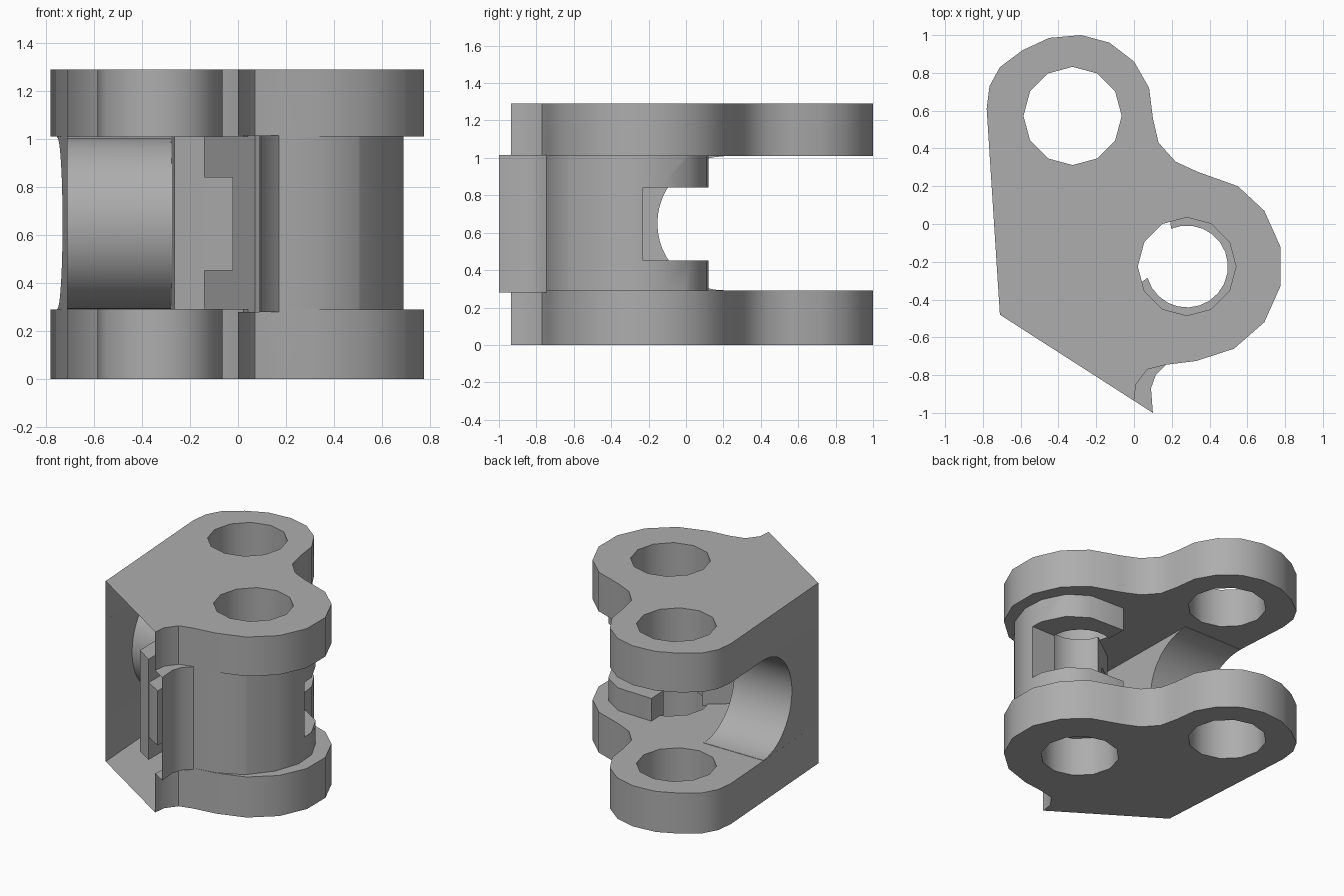
import bpy, bmesh, math
from mathutils import Vector

cube = bpy.data.objects.get("Cube")
if cube:
    bpy.data.objects.remove(cube, do_unlink=True)

GREY = (0.42, 0.42, 0.42, 1.0)
mat = bpy.data.materials.new("plain grey")
mat.use_nodes = True
mat.diffuse_color = GREY
mat.node_tree.nodes["Principled BSDF"].inputs["Base Color"].default_value = GREY


def arc(cx, cy, r, start, end, steps):
    """Points along an arc, angles in degrees."""
    angles = [math.radians(start + (end - start) * i / steps) for i in range(steps + 1)]
    return [(cx + r * math.cos(a), cy + r * math.sin(a)) for a in angles]


def prism(name, points, low, high, along_x=False):
    """Extrude a closed profile upwards, or along x for a (y, z) profile."""
    bm = bmesh.new()
    place = (lambda p: (low, p[0], p[1])) if along_x else (lambda p: (p[0], p[1], low))
    face = bm.faces.new([bm.verts.new(place(p)) for p in points])
    ext = bmesh.ops.extrude_face_region(bm, geom=[face])
    shift = Vector((high - low, 0, 0) if along_x else (0, 0, high - low))
    verts = [v for v in ext["geom"] if isinstance(v, bmesh.types.BMVert)]
    bmesh.ops.translate(bm, verts=verts, vec=shift)
    bmesh.ops.recalc_face_normals(bm, faces=bm.faces)
    mesh = bpy.data.meshes.new(name)
    bm.to_mesh(mesh)
    bm.free()
    mesh.materials.append(mat)
    obj = bpy.data.objects.new(name, mesh)
    bpy.context.collection.objects.link(obj)
    return obj


def combine(target, tool, operation):
    """Bake one boolean and remove its tool."""
    mod = target.modifiers.new("boolean", 'BOOLEAN')
    mod.operation, mod.solver, mod.object = operation, 'EXACT', tool
    graph = bpy.context.evaluated_depsgraph_get()
    mesh = bpy.data.meshes.new_from_object(target.evaluated_get(graph))
    target.modifiers.clear()
    target.data = mesh
    bpy.data.objects.remove(tool, do_unlink=True)


# Outline shared by both link plates
beak_tip, corner = Vector((0.1, -1.0)), Vector((-0.71, -0.48))
plate_beak = corner.lerp(beak_tip, 0.877)
outline = [tuple(plate_beak), (.01, -.85), (.07, -.77), (.17, -.745), (.33, -.725),
           (.53, -.66), (.69, -.52), (.775, -.33), (.775, -.12), (.69, .07),
           (.55, .2), (.34, .275), (.22, .33), (.13, .43), (.1, .56), (.08, .72),
           (0, .86), (-.13, .96), (-.28, 1), (-.45, .985), (-.59, .92),
           (-.71, .83), (-.765, .73), (-.78, .61), tuple(corner)]
pin = (.28, -.225)

plates = []
for name, low, high in (("lower_plate", 0, .29), ("upper_plate", 1.01, 1.29)):
    plate = prism(name, outline, low, high)
    for cx, cy in (pin, (-.325, .572)):
        hole = prism("hole_cutter", arc(cx, cy, .26, 0, 330, 11), low - .1, high + .1)
        combine(plate, hole, 'DIFFERENCE')
    plates.append(plate)

# Middle web with the open barrel around the front pin
middle = [tuple(beak_tip), (.09, -.87), (.115, -.8), (.17, -.745), (.33, -.72),
          (.5, -.64), (.63, -.48), (.69, -.3), (.68, -.14), (.6, .02), (.46, .11),
          (.19, .12)]
middle += arc(pin[0], pin[1], .217, 113, -164, 18)
middle += [(-.14, -.44), (-.14, -.81), (-.265, -.73), (-.28, .2), (-.753, .2), tuple(corner)]
body = prism("hinge_link", middle, .28, 1.015)

# Rounded slot in the web, and the window between the barrel's jaws
slot = arc(.205, .65, .358, 90, 270, 24) + [(1.2, .292), (1.2, 1.008)]
combine(body, prism("slot_cutter", slot, -1, -.2, along_x=True), 'DIFFERENCE')
window = [(.9, -.23), (.9, .4), (-.2, .4), (-.2, -.77), (-.02, -.88), (-.02, -.23)]
combine(body, prism("window_cutter", window, .452, .842), 'DIFFERENCE')
for plate in plates:
    combine(body, plate, 'UNION')

# The slanted front wall is open, leaving a hollow shell
bm = bmesh.new()
bm.from_mesh(body.data)
edge = (beak_tip - corner).normalized()
normal = Vector((edge.y, -edge.x, 0))
base = corner.to_3d()
front = [f for f in bm.faces
         if f.normal.dot(normal) > .99
         and abs((f.calc_center_median() - base).dot(normal)) < .008]
bmesh.ops.delete(bm, geom=front, context='FACES')
bm.to_mesh(body.data)
bm.free()

for obj in bpy.context.selected_objects:
    obj.select_set(False)
body.select_set(True)
bpy.context.view_layer.objects.active = body
bpy.ops.object.shade_smooth_by_angle(angle=math.radians(31))
